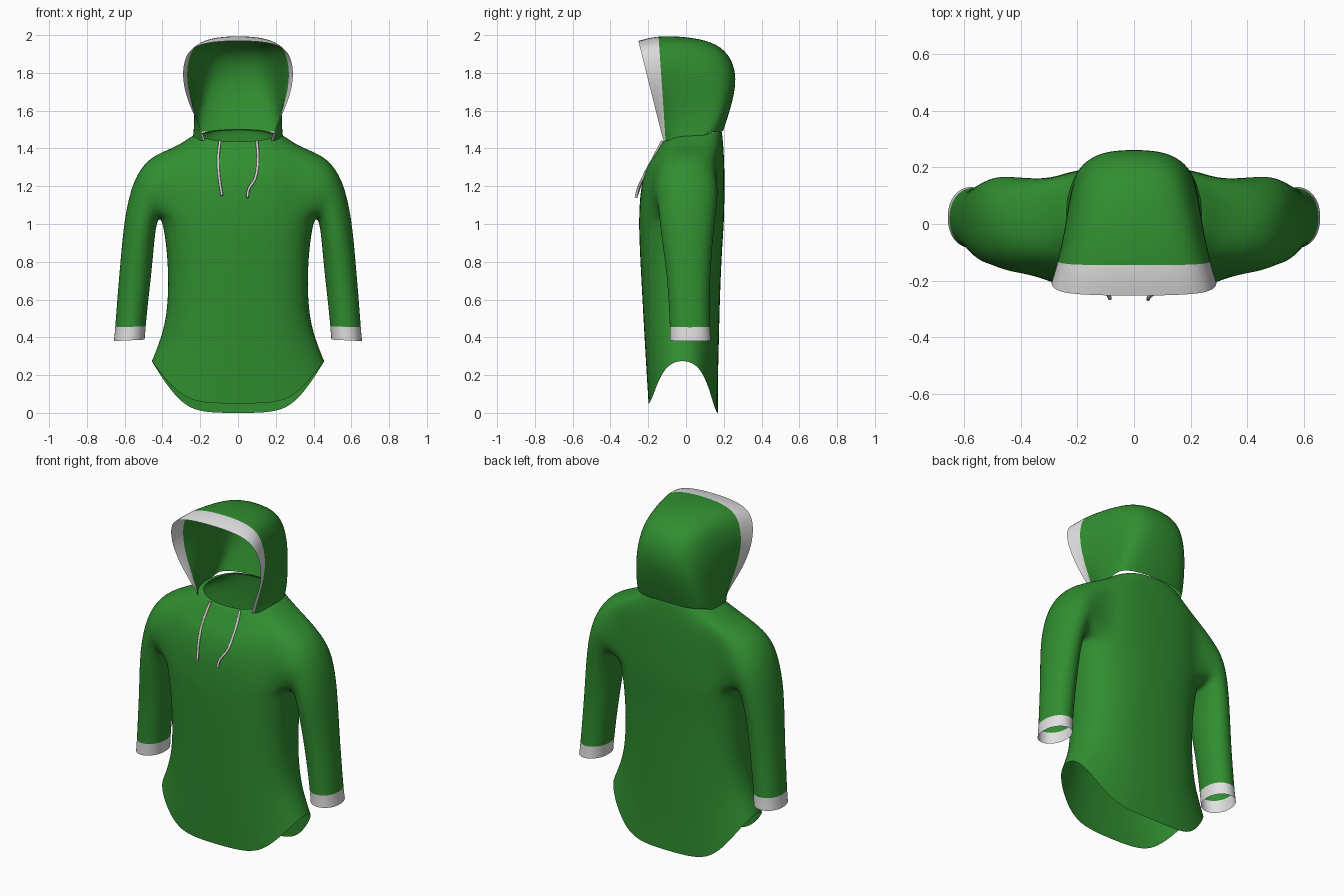
import bpy, bmesh
from math import sin, cos, pi
from mathutils import Vector

cube = bpy.data.objects.get("Cube")
if cube:
    bpy.data.objects.remove(cube, do_unlink=True)


def material(name, rgb):
    m = bpy.data.materials.new(name)
    m.use_nodes = True
    m.diffuse_color = (*rgb, 1)
    bsdf = m.node_tree.nodes["Principled BSDF"]
    bsdf.inputs["Base Color"].default_value = (*rgb, 1)
    bsdf.inputs["Roughness"].default_value = 0.8
    return m


green = material("green cloth", (0.03, 0.27, 0.03))
white = material("white trim", (0.75, 0.75, 0.75))
cord = material("pale cord", (0.72, 0.62, 0.66))


def finish(bm, name):
    bmesh.ops.recalc_face_normals(bm, faces=bm.faces)
    me = bpy.data.meshes.new(name)
    bm.to_mesh(me)
    bm.free()
    me.materials.append(green)
    me.materials.append(white)
    ob = bpy.data.objects.new(name, me)
    bpy.context.collection.objects.link(ob)
    me.shade_smooth()
    sub = ob.modifiers.new("smooth cloth", "SUBSURF")
    sub.levels = sub.render_levels = 2
    return ob


def power(v, n):
    return (1 if v >= 0 else -1) * abs(v) ** (2 / n)


# Body rings: half width, front y, back y, then z at the front, side and back
COLS, ARM_LOW, ARM_TOP, REACH = 24, 6, 10, 3
lower = [(.28, .46, -.2, .17), (.40, .41, -.21, .17), (.52, .38, -.22, .175),
         (.68, .37, -.232, .18), (.85, .378, -.245, .19), (.97, .395, -.25, .2),
         (1.03, .41, -.25, .203), (1.12, .41, -.247, .205),
         (1.21, .405, -.237, .205), (1.30, .40, -.213, .205)]
rings = [(a, f, b, z, z, z) for z, a, f, b in lower]
rings += [(.385, -.168, .2, 1.365, 1.388, 1.40),
          (.30, -.14, .195, 1.415, 1.425, 1.455),
          (.235, -.125, .19, 1.44, 1.475, 1.505),
          (.215, -.11, .175, 1.435, 1.47, 1.50)]

bm = bmesh.new()
grid = []
for a, front, back, zf, zs, zb in rings:
    row = []
    for i in range(COLS):
        t = 2 * pi * i / COLS
        u, v = power(cos(t), 2.6), power(sin(t), 2.6)
        z = zs + ((zb if v > 0 else zf) - zs) * sin(t) ** 2
        # Shirt-tail hem, longer at the back
        if z < .9:
            s = min(1, (1 - abs(u)) / .58)
            z -= (.28 if v > 0 else .23) * sin(s * pi / 2) * (.9 - z) / .62
        row.append(bm.verts.new((a * u, (front + back) / 2 + (back - front) / 2 * v, z)))
    grid.append(row)

for r in range(len(grid) - 1):
    for i in range(COLS):
        offset = min((i + .5) % COLS, COLS - (i + .5), abs(i + .5 - COLS / 2))
        if ARM_LOW <= r < ARM_TOP and offset < REACH:
            continue
        j = (i + 1) % COLS
        bm.faces.new((grid[r][i], grid[r][j], grid[r + 1][j], grid[r + 1][i]))

# Sleeve rings: outer x, z, inner x, z, front y, back y
sleeve = [(.475, 1.35, .425, 1.02, -.17, .172), (.555, 1.24, .435, .97, -.145, .165),
          (.603, 1.04, .443, .90, -.138, .148), (.626, .77, .456, .75, -.105, .13),
          (.642, .58, .476, .58, -.092, .126), (.652, .44, .489, .445, -.086, .128),
          (.658, .38, .493, .388, -.086, .132)]
top_half = [(ARM_TOP, c) for c in range(REACH + 1)]
down = [(r, REACH) for r in range(ARM_TOP - 1, ARM_LOW - 1, -1)]
bottom = [(ARM_LOW, c) for c in range(REACH - 1, -REACH - 1, -1)]
up = [(r, -REACH) for r in range(ARM_LOW + 1, ARM_TOP + 1)]
rest = [(ARM_TOP, c) for c in range(-REACH + 1, 0)]
path = top_half + down + bottom + up + rest

for side in (1, -1):
    loop = [grid[r][c % COLS if side > 0 else (COLS // 2 - c) % COLS] for r, c in path]
    n = len(loop)
    for k, (ox, oz, ix, iz, front, back) in enumerate(sleeve):
        new = []
        for i in range(n):
            t = 2 * pi * i / n
            x = (ox + ix) / 2 + (ox - ix) / 2 * cos(t)
            z = (oz + iz) / 2 + (oz - iz) / 2 * cos(t)
            y = (front + back) / 2 + (back - front) / 2 * power(sin(t), 2.2)
            new.append(bm.verts.new((side * x, y, z)))
        for i in range(n):
            j = (i + 1) % n
            f = bm.faces.new((loop[i], loop[j], new[j], new[i]))
            f.material_index = int(k == len(sleeve) - 1)
        loop = new
finish(bm, "body_and_sleeves")

# Hood: arches fanning from the face opening to the back of the neck
# Each: base x, y, z, top y, z, half width
arches = [(.17, -.12, 1.44, -.253, 1.972, .295), (.178, -.115, 1.44, -.155, 2.0, .285),
          (.22, -.07, 1.445, 0, 1.995, .26), (.235, -.02, 1.455, .14, 1.97, .245),
          (.239, .03, 1.46, .23, 1.905, .23), (.237, .07, 1.465, .268, 1.8, .222),
          (.233, .10, 1.47, .258, 1.69, .22), (.226, .12, 1.48, .22, 1.56, .215),
          (.22, .13, 1.485, .197, 1.492, .21)]
opening = [(.59, 0), (.72, .17), (.9, .38), (1, .6), (.98, .78), (.87, .92), (.55, .985), (0, 1)]

bm = bmesh.new()
rows = []
for k, (bx, by, bz, ty, tz, w) in enumerate(arches):
    mix = min(1, 1.3 * k / (len(arches) - 1))
    half = []
    last = len(opening) - 1
    for i, (pu, pv) in enumerate(opening):
        t = pi / 2 * i / last
        u = pu + (power(cos(t), 2.4) - pu) * mix if i < last else 0
        v = pv + (power(sin(t), 2.4) - pv) * mix
        u0 = opening[0][0] + (1 - opening[0][0]) * mix
        x = w * u + (bx - w * u0) * (1 - v) ** 2
        half.append(Vector((x, by + (ty - by) * v, bz + (tz - bz) * v)))
    mirrored = [Vector((-p.x, p.y, p.z)) for p in reversed(half[:-1])]
    rows.append([bm.verts.new(p) for p in half + mirrored])
for k in range(len(rows) - 1):
    for i in range(len(rows[k]) - 1):
        f = bm.faces.new((rows[k][i], rows[k][i + 1], rows[k + 1][i + 1], rows[k + 1][i]))
        f.material_index = int(k == 0)
finish(bm, "hood")


# Drawstrings
def drawstring(name, points):
    cu = bpy.data.curves.new(name, "CURVE")
    cu.dimensions = "3D"
    cu.bevel_depth = .007
    cu.bevel_resolution = 2
    cu.use_fill_caps = True
    cu.resolution_u = 6
    sp = cu.splines.new("BEZIER")
    sp.bezier_points.add(len(points) - 1)
    for bp, p in zip(sp.bezier_points, points):
        bp.co = p
        bp.handle_left_type = bp.handle_right_type = "AUTO"
    cu.materials.append(cord)
    ob = bpy.data.objects.new(name, cu)
    bpy.context.collection.objects.link(ob)


drawstring("right_drawstring", [(-.095, -.125, 1.44), (-.105, -.172, 1.35),
                                (-.1, -.225, 1.25), (-.085, -.262, 1.15)])
drawstring("left_drawstring", [(.1, -.125, 1.44), (.105, -.172, 1.35),
                               (.09, -.23, 1.24), (.055, -.255, 1.18), (.05, -.265, 1.14)])
